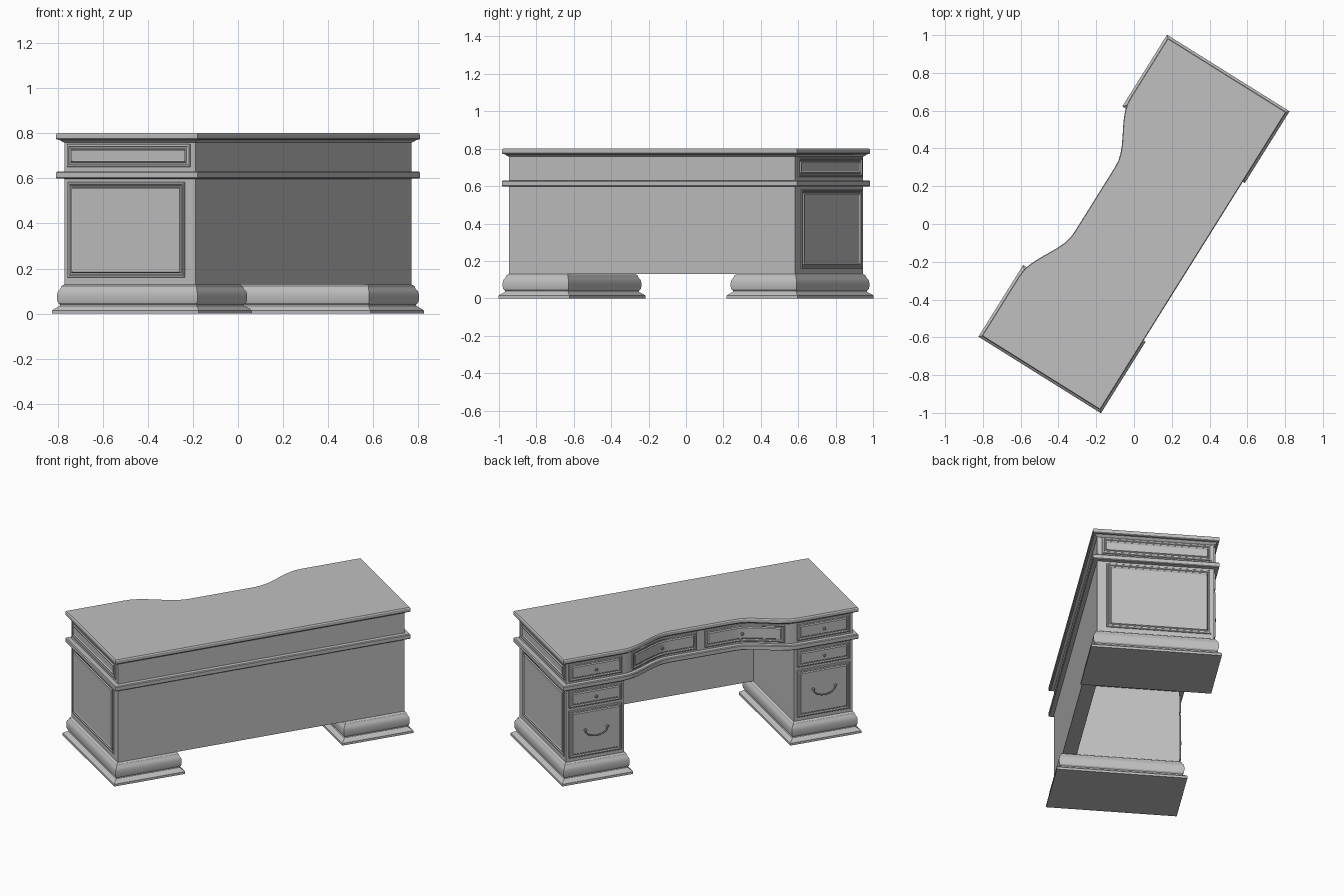
import bpy, bmesh, math

cube = bpy.data.objects.get("Cube")
if cube:
    bpy.data.objects.remove(cube, do_unlink=True)

TURN = math.radians(58)          # the desk stands turned about z
END, DEPTH = 0.93, 0.37          # half length and half depth of the top
BODY_U, BODY_V = 0.9025, 0.3425  # half length and half depth of the body
KNEE = 0.535                     # inner side of each pedestal
DRAWER_Z = (0.645, 0.755)

grey = bpy.data.materials.new("warm_grey")
grey.use_nodes = True
grey.diffuse_color = (0.53, 0.53, 0.53, 1)
grey.node_tree.nodes["Principled BSDF"].inputs["Base Color"].default_value = (0.53, 0.53, 0.53, 1)


def place(obj):
    obj.data.materials.append(grey)
    obj.rotation_euler.z = TURN
    return obj


def finish(name, bm):
    """Turn a bmesh into a named, shaded object."""
    bmesh.ops.recalc_face_normals(bm, faces=bm.faces)
    mesh = bpy.data.meshes.new(name)
    bm.to_mesh(mesh)
    bm.free()
    obj = place(bpy.data.objects.new(name, mesh))
    bpy.context.collection.objects.link(obj)
    bpy.ops.object.select_all(action='DESELECT')
    obj.select_set(True)
    bpy.context.view_layer.objects.active = obj
    bpy.ops.object.shade_smooth_by_angle(angle=math.radians(30))
    return obj


def loft(name, rings):
    """Skin closed rings of equal length and cap both ends."""
    bm = bmesh.new()
    rows = [[bm.verts.new(p) for p in ring] for ring in rings]
    n = len(rows[0])
    for a, b in zip(rows, rows[1:]):
        for i in range(n):
            j = (i + 1) % n
            bm.faces.new((a[i], a[j], b[j], b[i]))
    bm.faces.new(rows[0][::-1])
    bm.faces.new(rows[-1])
    return finish(name, bm)


def rect(u0, u1, v0, v1, z):
    return [(u0, v0, z), (u1, v0, z), (u1, v1, z), (u0, v1, z)]


def front_curve(u):
    """Depth of the serpentine front edge of the top."""
    t = min(1, max(0, (abs(u) - 0.21) / 0.34))
    return 0.245 + (DEPTH - 0.245) * t * t * (3 - 2 * t)


def outline(inset, z):
    """Plan of the top: flat back and ends, recessed curved front."""
    e = END - inset
    us = [e] + [0.56 - 0.04 * i for i in range(29)] + [-e]
    return ([(-e, inset - DEPTH, z), (e, inset - DEPTH, z)]
            + [(u, front_curve(u) - inset, z) for u in us])


# Moulded panel: profile holds (inset, height) pairs from rim to centre
FRAME = [(0, -0.004), (0, 0.004), (0.003, 0.007), (0.010, 0.007), (0.014, 0.002),
         (0.020, 0.002), (0.024, 0.008), (0.030, 0.004)]
DRAWER = [(0, -0.004), (0, 0.008), (0.003, 0.011), (0.009, 0.011), (0.013, 0.004),
          (0.018, 0.004), (0.023, 0.010)]


def panel(name, a0, a1, z0, z1, profile, to_space, steps=1):
    bm = bmesh.new()
    rings = []
    for inset, h in profile:
        row = [a0 + inset + (a1 - a0 - 2 * inset) * i / steps for i in range(steps + 1)]
        pts = [(a, z0 + inset) for a in row] + [(a, z1 - inset) for a in reversed(row)]
        rings.append([bm.verts.new(to_space(a, h, z)) for a, z in pts])
    n = 2 * steps + 2
    for r, s in zip(rings, rings[1:]):
        for i in range(n):
            j = (i + 1) % n
            bm.faces.new((r[i], r[j], s[j], s[i]))
    for r in (rings[0], rings[-1]):
        for i in range(steps):
            bm.faces.new((r[i], r[i + 1], r[n - 2 - i], r[n - 1 - i]))
    return finish(name, bm)


def knob(name, u, v, z, r=0.009):
    """Small turned knob facing the drawer side."""
    shape = [(0.5, -0.004), (0.5, 0.006), (1, 0.009), (1, 0.013), (0.6, 0.017)]
    angles = [math.tau * i / 12 for i in range(12)]
    loft(name, [[(u + r * k * math.cos(t), v + h, z + r * k * math.sin(t)) for t in angles]
                for k, h in shape])


def bail(name, u, v, z):
    """Hanging curved handle between two knobs."""
    curve = bpy.data.curves.new(name, 'CURVE')
    curve.dimensions = '3D'
    curve.bevel_depth = 0.004
    curve.bevel_resolution = 1
    curve.use_fill_caps = True
    line = curve.splines.new('POLY')
    line.points.add(12)
    for i, p in enumerate(line.points):
        t = math.pi * i / 12
        p.co = (u - 0.07 * math.cos(t), v + 0.012, z - 0.045 * math.sin(t), 1)
    bpy.context.collection.objects.link(place(bpy.data.objects.new(name, curve)))
    for side in (-1, 1):
        knob(name + "_mount", u + side * 0.07, v, z)


# Top board, frieze and waist moulding share the serpentine plan
loft("desk_top", [outline(i, z) for i, z in
                  [(0.0275, 0.758), (0.018, 0.764), (0.012, 0.770), (0.003, 0.772),
                   (0, 0.776), (0, 0.794), (0.004, 0.8)]])
loft("drawer_frieze", [outline(0.0275, z) for z in (0.615, 0.765)])
loft("waist_moulding", [outline(i, z) for i, z in
                        [(0.0275, 0.598), (0.003, 0.599), (0, 0.603), (0, 0.625),
                         (0.004, 0.630), (0.0275, 0.631)]])

# Back panel that closes the knee space
loft("modesty_panel", [rect(-KNEE - 0.02, KNEE + 0.02, -BODY_V, -0.26, z) for z in (0.13, 0.605)])

PLINTH = [(0.04, 0), (0.04, 0.014), (0.034, 0.021), (0.016, 0.034), (0.014, 0.040),
          (0.021, 0.047), (0.024, 0.060), (0.024, 0.085), (0.021, 0.100), (0.014, 0.108),
          (0.010, 0.122), (0, 0.130)]


def drawer_face(a, h, z):
    return (a, BODY_V + h, z)


def curved_face(a, h, z):
    return (a, front_curve(a) - 0.0275 + h, z)


for side, label in ((-1, "right"), (1, "left")):
    lo, hi = sorted((side * KNEE, side * BODY_U))
    mid = (lo + hi) / 2

    # Pedestal and its moulded plinth
    loft(label + "_pedestal", [rect(lo, hi, -BODY_V, BODY_V, z) for z in (0.12, 0.605)])
    loft(label + "_plinth", [rect(lo - o, hi + o, -BODY_V - o, BODY_V + o, z) for o, z in PLINTH])

    # Framed panels on the outer end
    def end_face(a, h, z):
        return (side * (BODY_U + h), a, z)
    panel(label + "_end_panel", -0.287, 0.325, 0.16, 0.583, FRAME, end_face)
    panel(label + "_end_frieze_panel", -0.315, 0.328, 0.65, 0.752, FRAME, end_face)

    # Pedestal drawers with their pulls
    rows = (("top_drawer", *DRAWER_Z), ("middle_drawer", 0.475, 0.583), ("deep_drawer", 0.155, 0.455))
    for part, z0, z1 in rows:
        panel(label + "_" + part, lo + 0.018, hi - 0.018, z0, z1, DRAWER, drawer_face)
        if part == "deep_drawer":
            bail(label + "_bail_handle", mid, BODY_V + 0.010, 0.325)
        else:
            knob(label + "_" + part + "_knob", mid, BODY_V + 0.010, (z0 + z1) / 2)

    # Curved drawer over the knee space
    c0, c1 = sorted((side * 0.025, side * 0.48))
    panel(label + "_curved_drawer", c0, c1, *DRAWER_Z, DRAWER, curved_face, 16)
    knob(label + "_curved_drawer_knob", side * 0.2525, curved_face(side * 0.2525, 0.010, 0)[1], 0.70)
